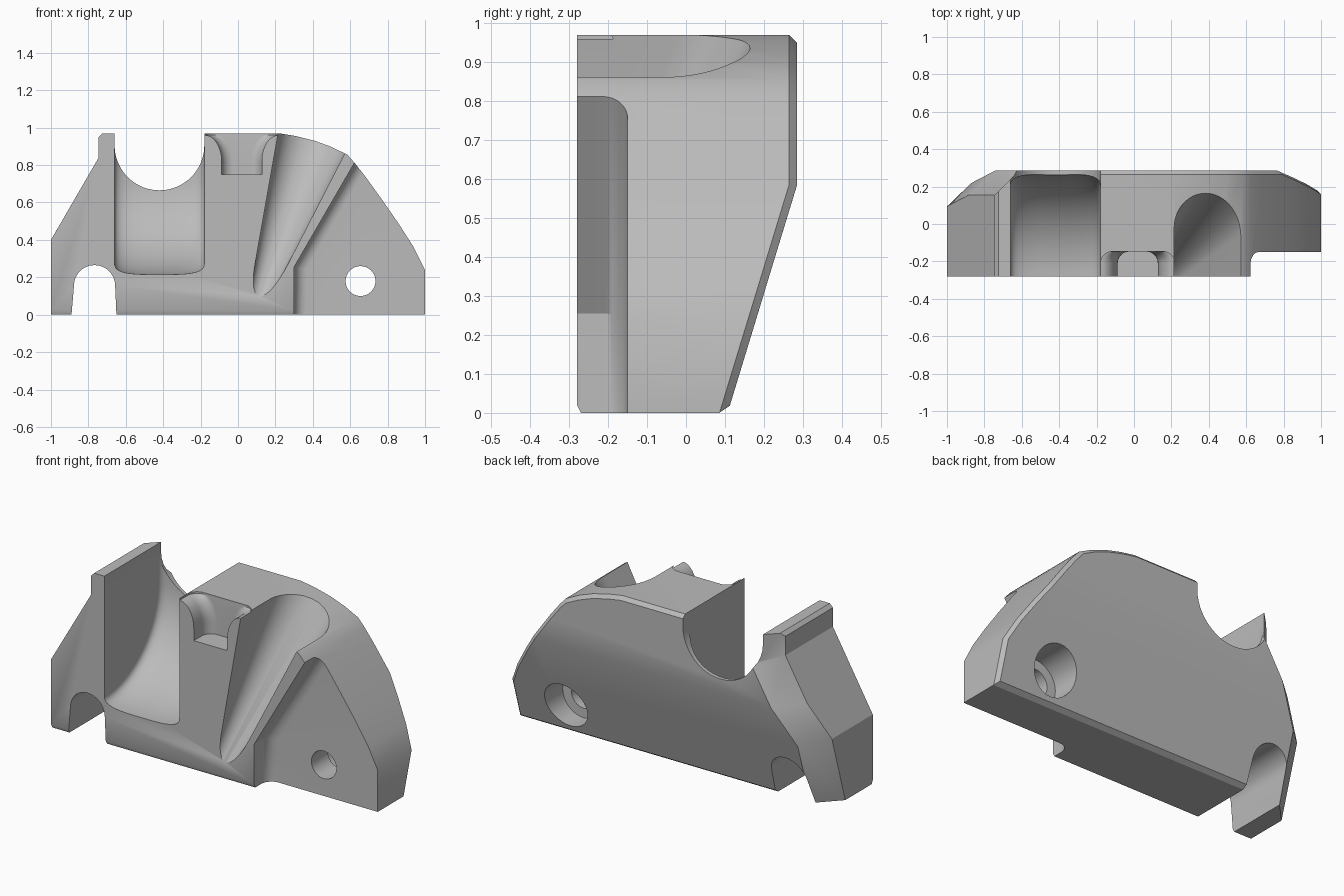
import bpy, bmesh
from math import sin, cos, pi, radians
from mathutils import Vector

old = bpy.data.objects.get("Cube")
if old:
    bpy.data.objects.remove(old, do_unlink=True)

grey = bpy.data.materials.new("plain_grey")
grey.use_nodes = True
COLOR = (0.5, 0.5, 0.5, 1)
grey.diffuse_color = COLOR
grey.node_tree.nodes["Principled BSDF"].inputs["Base Color"].default_value = COLOR


def loft(bm, rings):
    """Skin a list of equal-length closed rings and cap both ends."""
    rows = [[bm.verts.new(p) for p in r] for r in rings]
    n = len(rows[0])
    for a, b in zip(rows, rows[1:]):
        for i in range(n):
            j = (i + 1) % n
            bm.faces.new((a[i], a[j], b[j], b[i]))
    bm.faces.new(rows[0][::-1])
    bm.faces.new(rows[-1])
    bmesh.ops.recalc_face_normals(bm, faces=bm.faces)
    return bm


def prism(outline, y0, y1):
    """Extrude a front-view outline from y0 to y1."""
    return loft(bmesh.new(), [[(x, y, z) for x, z in outline] for y in (y0, y1)])


def arc(cx, cz, r, a0, a1, n=24):
    return [(cx + r * cos(radians(a0 + (a1 - a0) * i / n)),
             cz + r * sin(radians(a0 + (a1 - a0) * i / n))) for i in range(n + 1)]


def to_object(name, bm):
    mesh = bpy.data.meshes.new(name)
    bm.to_mesh(mesh)
    bm.free()
    ob = bpy.data.objects.new(name, mesh)
    bpy.context.scene.collection.objects.link(ob)
    return ob


def slice_off(bm, point, normal):
    """Remove everything on the normal side of a plane and close the cut."""
    geom = bm.verts[:] + bm.edges[:] + bm.faces[:]
    cut = bmesh.ops.bisect_plane(bm, geom=geom, plane_co=point, plane_no=normal,
                                 clear_outer=True, dist=1e-5)
    rim = [g for g in cut["geom_cut"] if isinstance(g, bmesh.types.BMEdge) and g.is_boundary]
    bmesh.ops.holes_fill(bm, edges=rim, sides=0)


def bevel(bm, edges, width, segments=1):
    bmesh.ops.bevel(bm, geom=edges, offset=width, offset_type='OFFSET', segments=segments,
                    profile=0.5, affect='EDGES', clamp_overlap=False)


def rim_edges(bm, test):
    """Edges between the back faces and the side faces."""
    bm.normal_update()
    found = []
    for e in bm.edges:
        ys = sorted(f.normal.y for f in e.link_faces)
        if len(ys) == 2 and abs(ys[0]) < 0.05 and ys[1] > 0.9 \
                and min(f.normal.z for f in e.link_faces) > -0.6 \
                and test((e.verts[0].co + e.verts[1].co) / 2):
            found.append(e)
    return found


# Body: outline with curved shoulder, slanted back and chamfered rear edges
shoulder = [(.22, .97), (.31, .955), (.41, .93), (.5, .897), (.585, .855), (.625, .81),
            (.68, .74), (.77, .615), (.86, .485), (.94, .36), (1, .24)]
body_bm = prism([(-1, 0), (-1, .4), (-.745, .84), (-.745, .97)] + shoulder + [(1, 0)], -.28, .285)
slice_off(body_bm, (0, .285, .585), Vector((0, .575, -.175)))
bevel(body_bm, rim_edges(body_bm, lambda c: c.x < -.7), .13)
bevel(body_bm, rim_edges(body_bm, lambda c: c.x > -.7), .02)
slice_off(body_bm, (-.725, 0, .97), Vector((-1, 0, 1)))
slice_off(body_bm, (0, -.27, 0), Vector((0, -2, -1)))
slice_off(body_bm, (0, .085, 0), Vector((0, 2, -3)))
body = to_object("body", body_bm)

cutters = []

# Round through slot, open at the top
slot = [(-.66, 1.2)] + arc(-.42, .905, .24, 180, 360) + [(-.18, 1.2)]
cutters.append(to_object("slot_cutter", prism(slot, -.5, .5)))

# Curved cove running from the slot down to the front
columns = []
for i in range(33):
    u = -cos(pi * i / 32)
    lift = 1 - max(0, 1 - abs(u) ** 3.5) ** (1 / 3)
    depth, drop = .548 - .07 * lift, .525 - .065 * lift
    x, zc = -.42 + .2399 * u, .74
    ring = [(x, -.4, 1.2), (x, -.28 + depth, 1.2)]
    for k in range(25):
        a = pi / 2 * k / 24
        ring.append((x, -.28 + depth * cos(a), zc - drop * sin(a)))
    columns.append(ring + [(x, -.4, zc - drop)])
cutters.append(to_object("cove_cutter", loft(bmesh.new(), columns)))


def u_ring(cx, z, half, back, corner):
    """Horizontal U section, open to the front, with rounded rear corners."""
    ring = [(cx + half, -.6, z)]
    for side, start in ((1, 0), (-1, 90)):
        for px, py in arc(cx + side * (half - corner), back - corner, corner, start, start + 90, 12):
            ring.append((px, py, z))
    return ring + [(cx - half, -.6, z)]


# Tapered slanting groove
groove = [u_ring(.12, .1, .059, -.28, .0589), u_ring(.431, 1, .211, .2, .2109)]
cutters.append(to_object("groove_cutter", loft(bmesh.new(), groove)))

# Small front pocket with flared sides
pocket = [u_ring(.02, .75, .107, -.148, .06)]
for k in range(11):
    a = pi / 2 * k / 10
    pocket.append(u_ring(.02, .82 + .14 * sin(a), .107 + .09 * (1 - cos(a)), -.148, .06))
pocket.append(u_ring(.02, 1.1, .197, -.148, .06))
cutters.append(to_object("pocket_cutter", loft(bmesh.new(), pocket)))

# Front relief on the right, with a filleted inner corner
relief = prism([(.3, -.2), (.3, .255), (.72, .98), (1.3, .98), (1.3, -.2)], -.5, -.15)
inner = [e for e in relief.edges
         if all(v.co.y > -.2 and v.co.x < 1 for v in e.verts)]
bevel(relief, inner, .065, 8)
cutters.append(to_object("relief_cutter", relief))

# Bolt hole with counterbore at the back
for name, r, y0, y1 in (("bolt_cutter", .08, -.5, .5), ("counterbore_cutter", .135, 0, .5)):
    cutters.append(to_object(name, prism(arc(.655, .18, r, 0, 348.75, 31), y0, y1)))

# Arched notch at the foot
notch = [(-.645, -.1), (-.65, 0)] + arc(-.767, .155, .11, 0, 180) + [(-.89, 0), (-.895, -.1)]
cutters.append(to_object("notch_cutter", prism(notch, -.5, .5)))

# Cut, bake the result and drop the cutters
for c in cutters:
    c.hide_render = True
    m = body.modifiers.new(c.name, 'BOOLEAN')
    m.operation, m.solver, m.object = 'DIFFERENCE', 'EXACT', c
bpy.context.view_layer.update()
result = bpy.data.meshes.new_from_object(body.evaluated_get(bpy.context.evaluated_depsgraph_get()))
body.modifiers.clear()
body.data = result
for c in cutters:
    bpy.data.objects.remove(c, do_unlink=True)
body.data.materials.clear()
body.data.materials.append(grey)

bpy.ops.object.select_all(action='DESELECT')
body.select_set(True)
bpy.context.view_layer.objects.active = body
bpy.ops.object.shade_smooth_by_angle(angle=radians(28))
